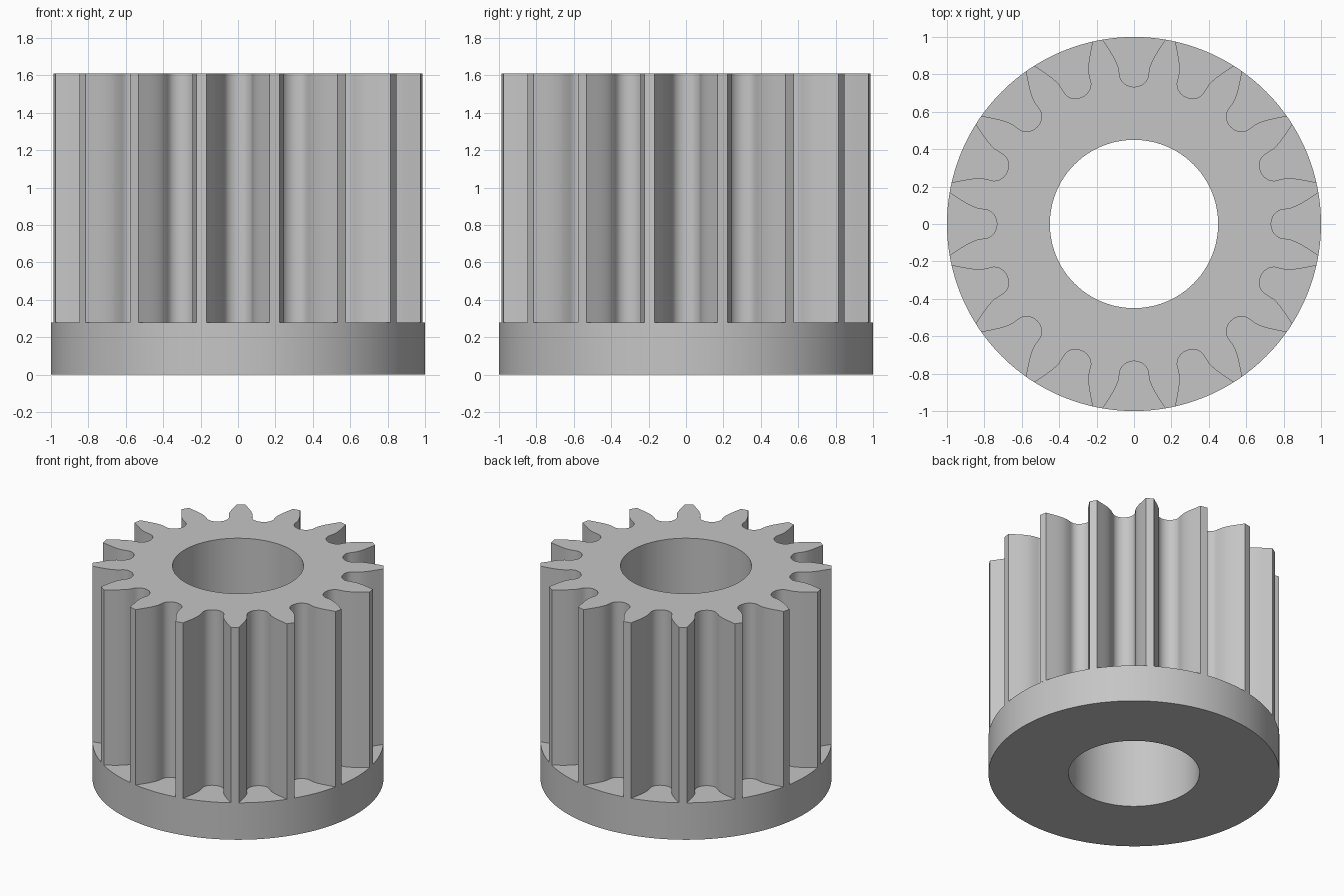
import bpy, bmesh, math
from mathutils import Matrix, Vector

TEETH = 16
OUTER, BORE = 1.0, 0.45
BASE_TOP, TOP = 0.28, 1.61

cube = bpy.data.objects.get("Cube")
if cube:
    bpy.data.objects.remove(cube, do_unlink=True)

grey = bpy.data.materials.new("plain grey")
grey.use_nodes = True
colour = (0.56, 0.56, 0.56, 1)
grey.diffuse_color = colour
grey.node_tree.nodes["Principled BSDF"].inputs["Base Color"].default_value = colour


def circle(radius, count):
    return [Vector((radius * math.cos(math.tau * i / count),
                    radius * math.sin(math.tau * i / count), 0)) for i in range(count)]


def gear_outline():
    # Half of one gap: round root, then the curved flank out to the tip
    half = []
    for i in range(7):
        a = math.pi / 2 * (1 - i / 6)
        half.append((0.80 - 0.067 * math.sin(a), 0.077 * math.cos(a)))
    half += [(0.84, 0.084), (0.87, 0.096), (0.90, 0.112), (0.93, 0.131), (0.96, 0.151)]
    tip = math.radians(9.65)
    half.append((OUTER * math.cos(tip), OUTER * math.sin(tip)))
    gap = [(x, -y) for x, y in reversed(half[1:])] + half
    # Middle of the tooth tip
    mid = math.pi / TEETH
    gap.append((OUTER * math.cos(mid), OUTER * math.sin(mid)))
    points = []
    for t in range(TEETH):
        turn = Matrix.Rotation(math.tau * t / TEETH, 3, 'Z')
        points += [turn @ Vector((x, y, 0)) for x, y in gap]
    return points


def pierced_solid(name, outline, hole, z0, z1, bottom):
    bm = bmesh.new()
    for loop in (outline, hole):
        verts = [bm.verts.new((p.x, p.y, z0)) for p in loop]
        for a, b in zip(verts, verts[1:] + verts[:1]):
            bm.edges.new((a, b))
    bmesh.ops.triangle_fill(bm, edges=bm.edges[:], use_beauty=True)
    floor = bm.faces[:]
    result = bmesh.ops.extrude_face_region(bm, geom=floor, use_keep_orig=True)
    raised = [g for g in result["geom"] if isinstance(g, bmesh.types.BMVert)]
    bmesh.ops.translate(bm, verts=raised, vec=(0, 0, z1 - z0))
    bmesh.ops.recalc_face_normals(bm, faces=bm.faces[:])
    if not bottom:
        hidden = [f for f in bm.faces if all(abs(v.co.z - z0) < 1e-5 for v in f.verts)]
        bmesh.ops.delete(bm, geom=hidden, context='FACES_ONLY')
    mesh = bpy.data.meshes.new(name)
    bm.to_mesh(mesh)
    bm.free()
    mesh.materials.append(grey)
    obj = bpy.data.objects.new(name, mesh)
    bpy.context.collection.objects.link(obj)
    bpy.ops.object.select_all(action='DESELECT')
    obj.select_set(True)
    bpy.context.view_layer.objects.active = obj
    bpy.ops.object.shade_smooth_by_angle(angle=math.radians(35))
    return obj


# Plain flange at the bottom, toothed body above it
bore = circle(BORE, 96)
pierced_solid("base_flange", circle(OUTER, 128), bore, 0, BASE_TOP, True)
pierced_solid("toothed_body", gear_outline(), bore, BASE_TOP, TOP, False)
